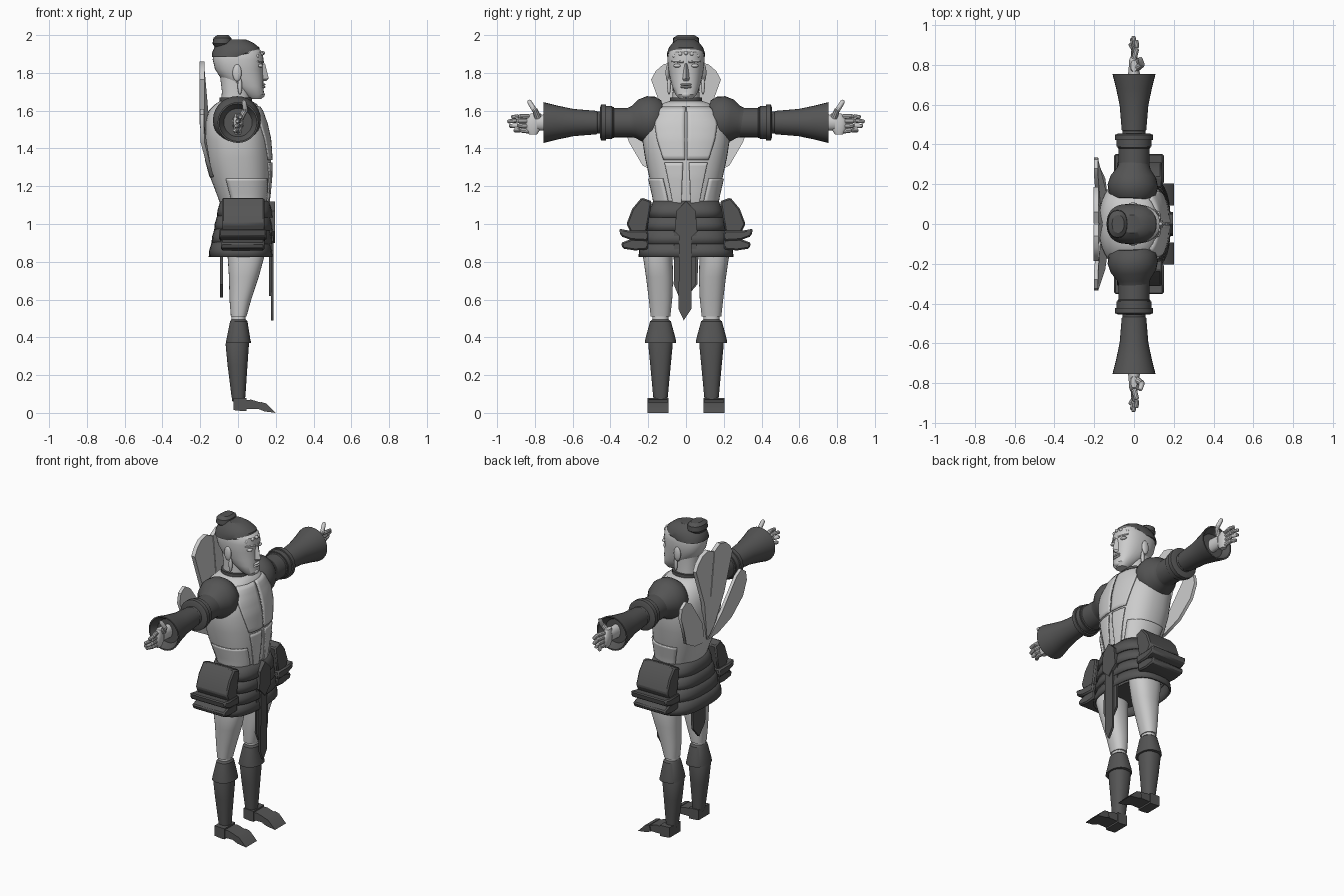
import bpy, bmesh, math
from mathutils import Vector

if "Cube" in bpy.data.objects:
    bpy.data.objects.remove(bpy.data.objects["Cube"])

dark = bpy.data.materials.new("dark_grey")
dark.diffuse_color = (0.09, 0.09, 0.09, 1)
dark.use_nodes = True
dark.node_tree.nodes["Principled BSDF"].inputs["Base Color"].default_value = dark.diffuse_color
SIDES = ((1, "left"), (-1, "right"))


def finish(name, bm, mat=None):
    bmesh.ops.recalc_face_normals(bm, faces=bm.faces)
    me = bpy.data.meshes.new(name)
    bm.to_mesh(me)
    bm.free()
    ob = bpy.data.objects.new(name, me)
    bpy.context.collection.objects.link(ob)
    if mat:
        me.materials.append(mat)
    return ob


def skin(name, rings, mat=None, caps=True, closed=True):
    """Bridge equal-length rows of points."""
    bm = bmesh.new()
    rows = [[bm.verts.new(p) for p in r] for r in rings]
    n = len(rows[0])
    for a, b in zip(rows, rows[1:]):
        for i in range(n if closed else n - 1):
            j = (i + 1) % n
            bm.faces.new((a[i], a[j], b[j], b[i]))
    if caps and closed:
        bm.faces.new(rows[0])
        bm.faces.new(rows[-1])
    return finish(name, bm, mat)


def oval(z, x0, x1, hy, t, yc=0, p=2.3, off=0):
    c, s = math.cos(t), math.sin(t)
    f = lambda v: math.copysign(abs(v) ** (2 / p), v)
    return Vector(((x0 + x1) / 2 + ((x1 - x0) / 2 + off) * f(c), yc + (hy + off) * f(s), z))


def loft(name, secs, mat=None, n=32, p=2.3, caps=True):
    """Stack of ovals; each section is z, back x, front x, half width, [y centre]."""
    return skin(name, [[oval(*s[:4], 2 * math.pi * i / n, s[4] if len(s) > 4 else 0, p)
                        for i in range(n)] for s in secs], mat, caps)


def tube(name, p0, p1, prof, mat=None, n=28, sx=1):
    """Turned form between two points; prof holds (fraction, radius)."""
    p0, p1 = Vector(p0), Vector(p1)
    q = (p1 - p0).to_track_quat('Z', 'Y')
    return skin(name, [[p0.lerp(p1, f) + q @ Vector((r * sx * math.cos(2 * math.pi * i / n),
                r * math.sin(2 * math.pi * i / n), 0)) for i in range(n)] for f, r in prof], mat)


def prism(name, pts, axis, lo, hi, mat=None, bend=lambda v: 0):
    """Outline extruded along x (pts are y,z) or along y (pts are x,z)."""
    def place(u, v, w):
        return (w + bend(v), u, v) if axis == 'x' else (u, w, v)
    return skin(name, [[place(u, v, w) for u, v in pts] for w in (lo, hi)], mat)


def ball(name, loc, size, mat=None):
    bm = bmesh.new()
    bmesh.ops.create_uvsphere(bm, u_segments=20, v_segments=12, radius=1)
    bmesh.ops.scale(bm, vec=size, verts=bm.verts)
    bmesh.ops.translate(bm, vec=loc, verts=bm.verts)
    return finish(name, bm, mat)


def thicken(ob, t):
    m = ob.modifiers.new("thick", 'SOLIDIFY')
    m.thickness = t
    m.offset = 0


# Torso with raised plates following its surface
TORSO = [(1.08, -.085, .155, .16), (1.15, -.11, .165, .172), (1.25, -.148, .174, .195),
         (1.35, -.17, .175, .217), (1.45, -.178, .168, .232), (1.53, -.175, .15, .225),
         (1.6, -.155, .125, .18), (1.635, -.12, .1, .135), (1.65, -.095, .075, .09)]
loft("torso", TORSO, n=40, p=2.4)


def torso_at(z, t, off):
    for a, b in zip(TORSO, TORSO[1:]):
        if a[0] <= z <= b[0]:
            k = (z - a[0]) / (b[0] - a[0])
            return oval(z, *[a[i] + (b[i] - a[i]) * k for i in (1, 2, 3)], t, 0, 2.4, off)


def panel(name, z0, z1, t_low, t_high, mat=None, off=.004):
    rows = []
    for i in range(13):
        k = i / 12
        a, b = [t_low[j] + (t_high[j] - t_low[j]) * k for j in (0, 1)]
        rows.append([torso_at(z0 + (z1 - z0) * k, a + (b - a) * j / 10, off) for j in range(11)])
    thicken(skin(name, rows, mat, closed=False), .008)


for s, side in SIDES:
    panel(side + "_chest_plate", 1.34, 1.62, (s * .01, s * .5), (s * .01, s * .85))
    panel(side + "_belly_plate", 1.1, 1.325, (s * .1, s * .35), (s * .04, s * .48))
    panel(side + "_flank_plate", 1.1, 1.24, (s * .5, s * 2.0), (s * .6, s * 2.0))

# Neck, collar and head
loft("neck", [(1.6, -.095, .07, .078), (1.7, -.085, .062, .07), (1.82, -.1, .06, .075)])
loft("collar", [(1.625, -.115, .09, .1), (1.645, -.105, .082, .092), (1.65, -.098, .075, .086),
                (1.67, -.098, .075, .086)], dark)
loft("head", [(1.663, .06, .125, .035), (1.685, .03, .138, .056), (1.73, -.03, .134, .074),
              (1.77, -.09, .134, .084), (1.82, -.122, .13, .094), (1.87, -.134, .135, .099),
              (1.91, -.13, .13, .095), (1.94, -.11, .1, .08), (1.965, -.07, .05, .05)])
loft("hair_cap", [(1.885, -.138, .07, .1), (1.905, -.138, .12, .1), (1.935, -.125, .112, .09),
                  (1.96, -.1, .08, .07), (1.978, -.06, .04, .045)], dark)
loft("hair_bun", [(1.93, -.12, -.04, .045), (1.955, -.135, -.03, .07), (1.985, -.13, -.035, .068),
                  (2.0, -.11, -.05, .045)], dark, n=20)
skin("nose", [[(.12, -.012, 1.85), (.143, 0, 1.85), (.12, .012, 1.85)],
              [(.12, -.026, 1.765), (.163, 0, 1.77), (.12, .026, 1.765)],
              [(.12, -.02, 1.755), (.148, 0, 1.757), (.12, .02, 1.755)]])
for z in (1.738, 1.725):
    ball("lip", (.132, 0, z), (.014, .03, .007))
ball("chin", (.122, 0, 1.685), (.02, .028, .018))
for i in range(-2, 3):
    ball("forehead_bead", (.132 - .008 * i * i, i * .03, 1.905 - .004 * i * i), (.011,) * 3)
for s, side in SIDES:
    ball(side + "_eye", (.117, s * .045, 1.838), (.016, .022, .01))
    tube(side + "_brow", (.133, s * .014, 1.858), (.105, s * .075, 1.862), [(0, .006), (.5, .008), (1, .004)], n=8)
    ball(side + "_ear", (-.005, s * .096, 1.8), (.024, .012, .045))
    ball(side + "_ear_lobe", (.01, s * .09, 1.73), (.012, .01, .045))

# Back fan of four petals, leaning along the back below the shoulders
lean = lambda z: .27 * max(0, 1.44 - z)
UPPER = [(.003, 1.25), (.04, 1.33), (.1, 1.53), (.185, 1.765), (.16, 1.81), (.12, 1.845), (.06, 1.86), (.003, 1.83)]
LOWER = [(.02, 1.24), (.12, 1.25), (.23, 1.31), (.3, 1.43), (.335, 1.52), (.325, 1.58), (.28, 1.61),
         (.23, 1.58), (.1, 1.4)]
for s, side in SIDES:
    prism(side + "_upper_petal", [(s * y, z) for y, z in UPPER], 'x', -.203, -.178, bend=lean)
    prism(side + "_lower_petal", [(s * y, z) for y, z in LOWER], 'x', -.2, -.18, bend=lean)

# Arms and hands
Z = 1.537
for s, side in SIDES:
    P = lambda y, x=0, z=Z: (x, s * y, z)
    tube(side + "_shoulder_pad", P(.12, -.01, 1.56), P(.3),
         [(0, .095), (.15, .118), (.4, .127), (.65, .115), (.88, .085), (1, .078)], dark)
    tube(side + "_sleeve", P(.2), P(.4), [(0, .078), (.9, .078), (.92, .083), (1, .083)], dark)
    tube(side + "_elbow_ring", P(.39), P(.455),
         [(0, .078), (.01, .088), (.5, .088), (.51, .096), (.9, .096), (1, .08)], dark)
    tube(side + "_elbow", P(.44), P(.49), [(0, .06), (1, .055)], dark)
    tube(side + "_gauntlet", P(.465), P(.755),
         [(0, .055), (.03, .062), (.45, .072), (.75, .09), (.95, .105), (1, .108), (1, .1), (.85, .075)], dark)
    tube(side + "_wrist", P(.68), P(.79), [(0, .045), (1, .04)], sx=.7)
    loft(side + "_palm", [(1.475, -.016, .016, .022, s * .81), (1.5, -.024, .022, .038, s * .81),
                          (1.55, -.026, .024, .045, s * .805), (1.585, -.016, .016, .028, s * .795)], n=16)
    for i, (tip, dz, dx) in enumerate(((.925, .028, .012), (.945, .006, -.004), (.935, -.018, -.012), (.91, -.042, -.02))):
        z0 = 1.57 - i * .026
        mid = P((.845 + tip) / 2, dx / 2 + .008, (z0 + Z + dz) / 2 + .003)
        pr = [(0, .011), (.1, .014), (.9, .013), (1, .008)]
        tube(side + "_finger_base", P(.83, 0, z0), mid, pr, n=10)
        tube(side + "_finger_tip", mid, P(tip, dx, Z + dz), [(f, r * .85) for f, r in pr], n=10)
    tube(side + "_thumb_base", P(.785, .015, 1.565), P(.8, .04, 1.605), [(0, .018), (1, .014)], n=10)
    tube(side + "_thumb_tip", P(.8, .04, 1.6), P(.835, .03, 1.655), [(0, .014), (.85, .012), (1, .006)], n=10)

# Hips and layered skirt
loft("hips", [(.84, -.09, .14, .19), (1.0, -.1, .15, .19), (1.12, -.085, .15, .16)], dark)
for i in range(4):
    z, g = 1.12 - i * .07, i * .018
    b = loft("skirt_band_%d" % (i + 1), [(z, -.088 - g * .8, .158, .168 + g),
             (z - .05, -.103 - g * .8, .174, .188 + g), (z - .085, -.106 - g * .8, .178, .192 + g)],
             dark, n=36, p=2.8, caps=False)
    thicken(b, .012)

# Hip guards: three overlapping flared plates on each side
GUARDS = [([(.18, 1.12), (.235, 1.14), (.285, 1.08), (.315, 1.0), (.295, .96), (.21, .945)], -.085, .14),
          ([(.2, .965), (.3, .965), (.355, .975), (.345, .935), (.29, .915), (.2, .91)], -.1, .15),
          ([(.2, .92), (.29, .92), (.345, .9), (.335, .87), (.27, .86), (.2, .865)], -.09, .14)]
for s, side in SIDES:
    for i, (pts, a, b) in enumerate(GUARDS):
        ob = prism("%s_hip_guard_%d" % (side, i + 1), [(s * y, z) for y, z in pts], 'y', 0, 1, dark)
        # re-seat the outline so that it runs across x and tapers outwards at the ends
        n = len(pts)
        for k, v in enumerate(ob.data.vertices):
            y, z = pts[k % n]
            v.co = (a if k < n else b, s * y, z)
        bev = ob.modifiers.new("edge", 'BEVEL')
        bev.width, bev.segments = .008, 1

# Front and rear hanging cloths, belt medallion
prism("belt_medallion", [(-.05, 1.07), (0, 1.12), (.05, 1.07), (.06, .96), (0, .9), (-.06, .96)], 'x', .165, .195, dark)
prism("front_cloth_wide", [(-.062, 1.0), (.058, 1.0), (.05, .68), (.02, .64), (-.04, .62), (-.065, .68)], 'x', .165, .177, dark)
prism("front_cloth_long", [(-.035, 1.0), (.028, 1.0), (.028, .55), (-.012, .49), (-.04, .55)], 'x', .175, .189, dark)
prism("rear_cloth", [(-.07, .95), (.07, .95), (.06, .68), (0, .61), (-.06, .68)], 'x', -.095, -.08, dark)

# Legs and feet
for s, side in SIDES:
    y = s * .135
    loft(side + "_thigh", [(.51, -.038, .045, .052, y), (.6, -.045, .07, .062, y), (.72, -.048, .11, .072, s * .14),
                           (.83, -.055, .14, .078, s * .15), (.95, -.06, .13, .08, s * .13)])
    loft(side + "_knee_joint", [(.47, -.035, .04, .042, y), (.525, -.035, .04, .042, y)])
    loft(side + "_knee_guard", [(.495, -.035, .04, .042, y), (.485, -.042, .05, .055, y), (.385, -.062, .066, .082, y),
                                (.37, -.065, .07, .083, y), (.37, -.05, .05, .06, y)], dark)
    loft(side + "_shin_guard", [(.385, -.058, .058, .06, y), (.365, -.066, .058, .065, y), (.25, -.055, .05, .054, y),
                                (.1, -.036, .04, .04, y), (.06, -.03, .036, .036, y)], dark)
    fy = s * .148
    prism(side + "_heel", [(-.025, .015), (-.025, .08), (.045, .078), (.045, .01), (.02, .01)], 'y', fy - .055, fy + .055, dark)
    prism(side + "_instep", [(.04, .02), (.04, .068), (.07, .07), (.13, .052), (.125, .02)], 'y', fy - .05, fy + .05, dark)
    prism(side + "_toe", [(.11, .02), (.12, .058), (.15, .05), (.2, .0), (.14, .008)], 'y', fy - .056, fy + .056, dark)

# Smooth shading that keeps hard edges
for ob in bpy.data.objects:
    ob.select_set(True)
    bpy.context.view_layer.objects.active = ob
bpy.ops.object.shade_smooth_by_angle(angle=math.radians(32))
